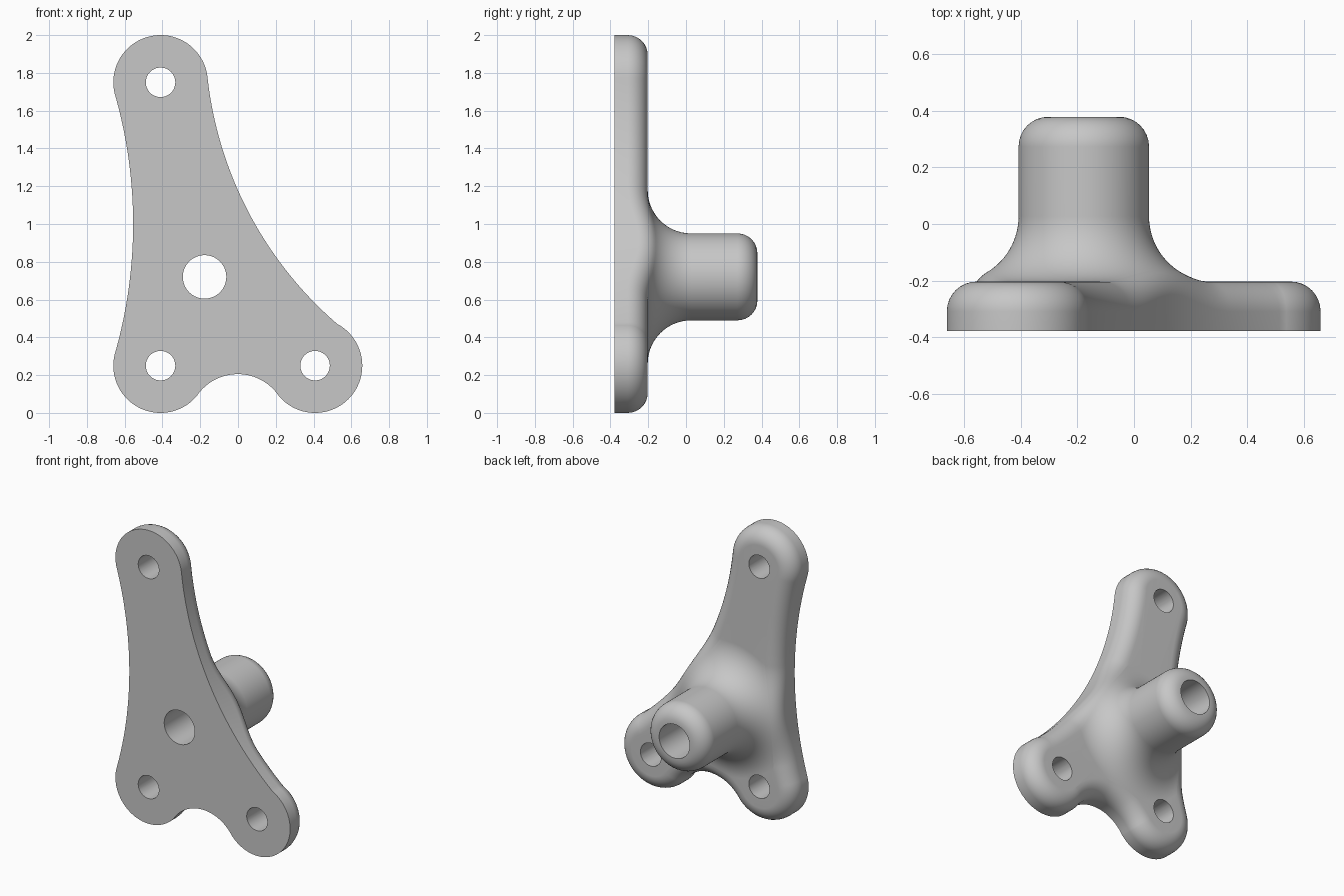
import bpy, bmesh
from math import sin, cos, pi, radians, sqrt
from mathutils import Vector, Matrix

if "Cube" in bpy.data.objects:
    bpy.data.objects.remove(bpy.data.objects["Cube"])

# Main dimensions (profile points are x, z; depth runs along y)
FRONT, BACK, END = -0.378, -0.203, 0.378
LOBE_R, HOLE_R, EDGE_R = 0.25, 0.078, 0.105
TOP, LOW, SIDE = Vector((-0.41, 1.75)), Vector((-0.41, 0.25)), Vector((0.408, 0.25))
BOSS, BOSS_R, BORE_R, FLARE_R = Vector((-0.177, 0.72)), 0.23, 0.115, 0.23
FOOT_R = BOSS_R + FLARE_R
FLARE_Y = BACK + FLARE_R


def on_circle(centre, r, angle):
    return centre + r * Vector((cos(angle), sin(angle)))


def lobe(centre, start, stop, n=64):
    """Outer round of a lobe, as (point, inward normal) pairs."""
    angles = [radians(start + (stop - start) * i / n) for i in range(n + 1)]
    return [(on_circle(centre, LOBE_R, a), -on_circle(Vector((0, 0)), 1, a)) for a in angles]


def waist(p, q, sag, n):
    """Concave arc between two lobes, bulging into the plate by sag."""
    half = (q - p).length / 2
    r = (half * half + sag * sag) / (2 * sag)
    along = (q - p).normalized()
    inward = Vector((-along.y, along.x))
    centre = (p + q) / 2 - inward * (r - sag)
    pts = []
    for i in range(1, n):
        x = half * (2 * i / n - 1)
        d = (along * x + inward * sqrt(r * r - x * x)).normalized()
        pts.append((centre + d * r, d))
    return pts


# Plate outline, counter-clockwise
side_lobe = lobe(SIDE, -140, 62)
top_lobe = lobe(TOP, 6, 196)
low_lobe = lobe(LOW, 164, 320)
outline = (side_lobe + waist(side_lobe[-1][0], top_lobe[0][0], 0.14, 90)
           + top_lobe + waist(top_lobe[-1][0], low_lobe[0][0], 0.095, 90)
           + low_lobe + waist(low_lobe[-1][0], side_lobe[0][0], 0.116, 36))


def section(point, normal):
    """Closed loop: front edge, rounded edge, flare, boss, then back down the bore."""
    def v(p, y):
        return Vector((p.x, y, p.y))
    pts = [v(point, FRONT)]
    # rounded edge that rides up where the flare reaches it
    c = point + normal * EDGE_R
    d = (c - BOSS).length
    if d < FOOT_R:
        cy = FLARE_Y - sqrt((FLARE_R + EDGE_R) ** 2 - (FOOT_R - d) ** 2)
        foot = BOSS + (c - BOSS) / d * FOOT_R
        end = (v(foot, FLARE_Y) - v(c, cy)).normalized()
    else:
        cy, end = BACK - EDGE_R, Vector((0, 1, 0))
    start = v(-normal, 0)
    for i in range(9):
        pts.append(v(c, cy) + start.slerp(end, i / 8) * EDGE_R)
    # flare into the boss
    rim = Vector((pts[-1].x, pts[-1].z)) - BOSS
    radial = rim.normalized()
    first = (FOOT_R - min(FOOT_R, rim.length) + 0.001) / FLARE_R
    for i in range(15):
        s = first + (1 - first) * sin(i / 14 * pi / 2)
        pts.append(v(BOSS + radial * (FOOT_R - s * FLARE_R),
                     FLARE_Y - FLARE_R * sqrt(max(0, 1 - s * s))))
    # boss wall and rounded end
    for i in range(9):
        a = i / 8 * pi / 2
        pts.append(v(BOSS + radial * (BOSS_R - EDGE_R * (1 - cos(a))),
                     END - EDGE_R * (1 - sin(a))))
    # bore
    pts += [v(BOSS + radial * BORE_R, END), v(BOSS + radial * BORE_R, FRONT)]
    return pts


def make_object(name, bm):
    bmesh.ops.recalc_face_normals(bm, faces=bm.faces)
    mesh = bpy.data.meshes.new(name)
    bm.to_mesh(mesh)
    bm.free()
    ob = bpy.data.objects.new(name, mesh)
    bpy.context.collection.objects.link(ob)
    return ob


# Bracket body: skin the closed sections around the outline
bm = bmesh.new()
rows = [[bm.verts.new(p) for p in section(*pair)] for pair in outline]
for a, b in zip(rows, rows[1:] + rows[:1]):
    for i in range(len(a)):
        bm.faces.new((a[i - 1], b[i - 1], b[i], a[i]))
bracket = make_object("bracket", bm)

# Bolt holes through the three lobes
bm = bmesh.new()
for centre in (TOP, LOW, SIDE):
    bmesh.ops.create_cone(
        bm, cap_ends=True, segments=64, radius1=HOLE_R, radius2=HOLE_R, depth=0.4,
        matrix=Matrix.Translation((centre.x, (FRONT + BACK) / 2, centre.y))
        @ Matrix.Rotation(pi / 2, 4, "X"))
cutter = make_object("hole_cutter", bm)
cutter.hide_render = True

cut = bracket.modifiers.new("holes", "BOOLEAN")
cut.operation, cut.solver, cut.object = "DIFFERENCE", "EXACT", cutter
bpy.ops.object.select_all(action="DESELECT")
bracket.select_set(True)
bpy.context.view_layer.objects.active = bracket
bpy.ops.object.modifier_apply(modifier=cut.name)
bpy.data.objects.remove(cutter)

# Single grey finish
grey = bpy.data.materials.new("plain_grey")
grey.use_nodes = True
colour = (0.57, 0.57, 0.57, 1)
grey.diffuse_color = colour
grey.node_tree.nodes["Principled BSDF"].inputs["Base Color"].default_value = colour
bracket.data.materials.clear()
bracket.data.materials.append(grey)

# Smooth rounds, clean flats
bpy.ops.object.shade_smooth_by_angle(angle=radians(35))
flats = bracket.modifiers.new("clean_flats", "WEIGHTED_NORMAL")
flats.keep_sharp = True
